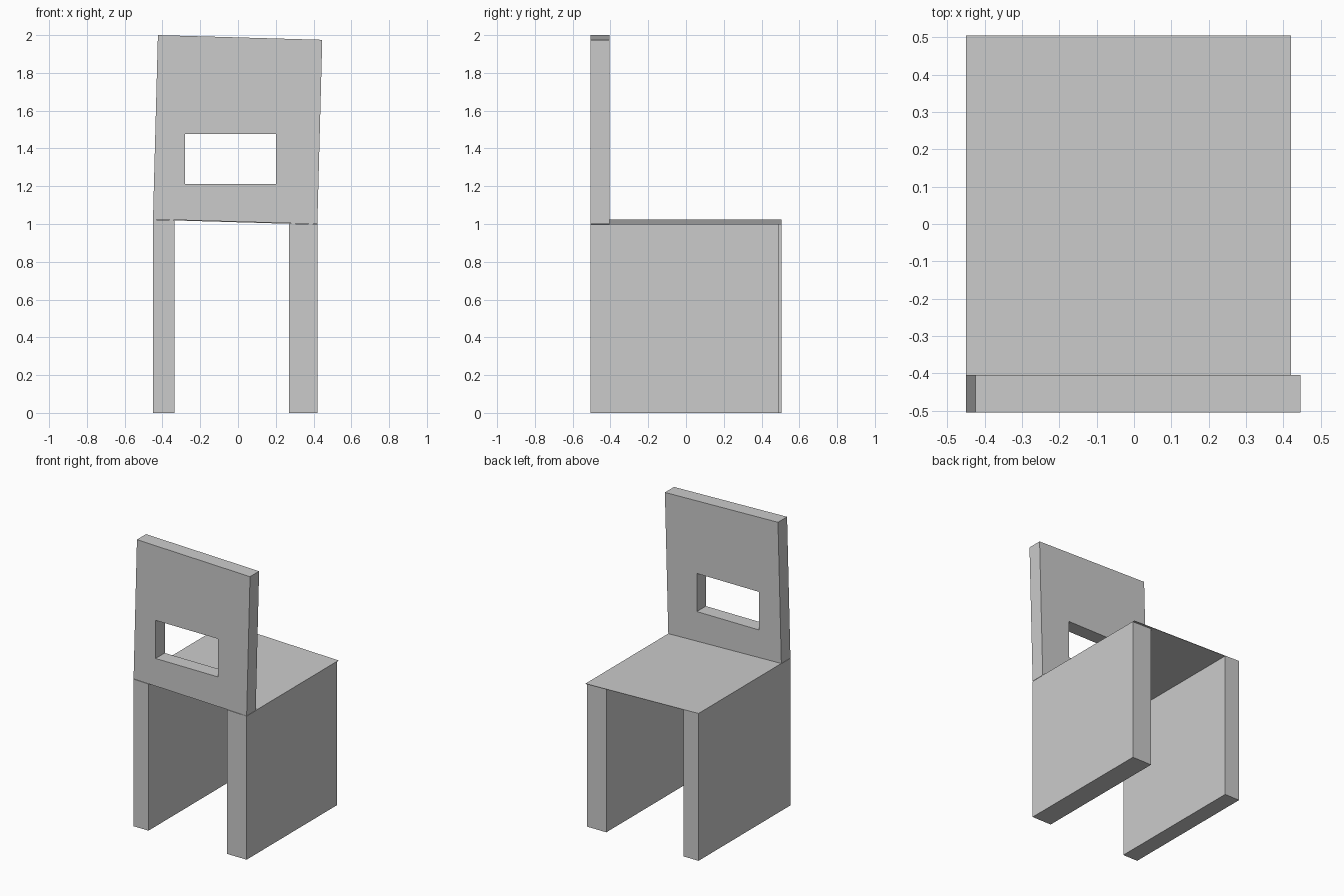
import bpy
import bmesh

cube = bpy.data.objects.get("Cube")
if cube:
    bpy.data.objects.remove(cube, do_unlink=True)

LEFT, RIGHT = 0.42, -0.45
FRONT, BACK, REST = -0.505, 0.505, -0.405

grey = bpy.data.materials.new("plain grey")
grey.use_nodes = True
grey.diffuse_color = (0.6, 0.6, 0.6, 1)
grey.node_tree.nodes["Principled BSDF"].inputs["Base Color"].default_value = grey.diffuse_color


def seat_height(x):
    """Height of the slightly tilted seat."""
    return 1.0 + 0.025 * (LEFT - x) / (LEFT - RIGHT)


def prism(name, outline, y0, y1):
    """Extrude an x-z outline along y."""
    bm = bmesh.new()
    face = bm.faces.new([bm.verts.new((x, y0, z)) for x, z in outline])
    extruded = bmesh.ops.extrude_face_region(bm, geom=[face])["geom"]
    verts = [v for v in extruded if isinstance(v, bmesh.types.BMVert)]
    bmesh.ops.translate(bm, verts=verts, vec=(0, y1 - y0, 0))
    bmesh.ops.recalc_face_normals(bm, faces=bm.faces)
    mesh = bpy.data.meshes.new(name)
    bm.to_mesh(mesh)
    bm.free()
    mesh.materials.append(grey)
    obj = bpy.data.objects.new(name, mesh)
    bpy.context.collection.objects.link(obj)
    return obj


def rectangle(x0, x1, z0, z1):
    return [(x0, z0), (x1, z0), (x1, z1), (x0, z1)]


# Slab legs, cut to meet the tilted seat
for name, x0, x1, end in (("right_leg", RIGHT, -0.335, BACK),
                          ("left_leg", 0.27, LEFT, 0.49)):
    top = [(x1, seat_height(x1) - 0.002), (x0, seat_height(x0) - 0.002)]
    prism(name, [(x0, 0), (x1, 0)] + top, FRONT, end)

# Thin seat sheet
lo, hi = seat_height(LEFT), seat_height(RIGHT)
prism("seat", [(RIGHT, hi - 0.003), (LEFT, lo - 0.003), (LEFT, lo), (RIGHT, hi)], REST, BACK)

# Leaning backrest with a hand opening
backrest = prism("backrest", [(RIGHT, hi), (LEFT, lo), (0.446, 1.975), (-0.424, 2.0)],
                 FRONT, REST)
cutter = prism("opening_cutter", rectangle(-0.28, 0.2, 1.212, 1.477), FRONT - 0.1, REST + 0.1)
cutter.hide_render = True
cutter.hide_viewport = True
cutter.display_type = 'WIRE'
opening = backrest.modifiers.new("hand_opening", 'BOOLEAN')
opening.operation = 'DIFFERENCE'
opening.solver = 'EXACT'
opening.object = cutter
